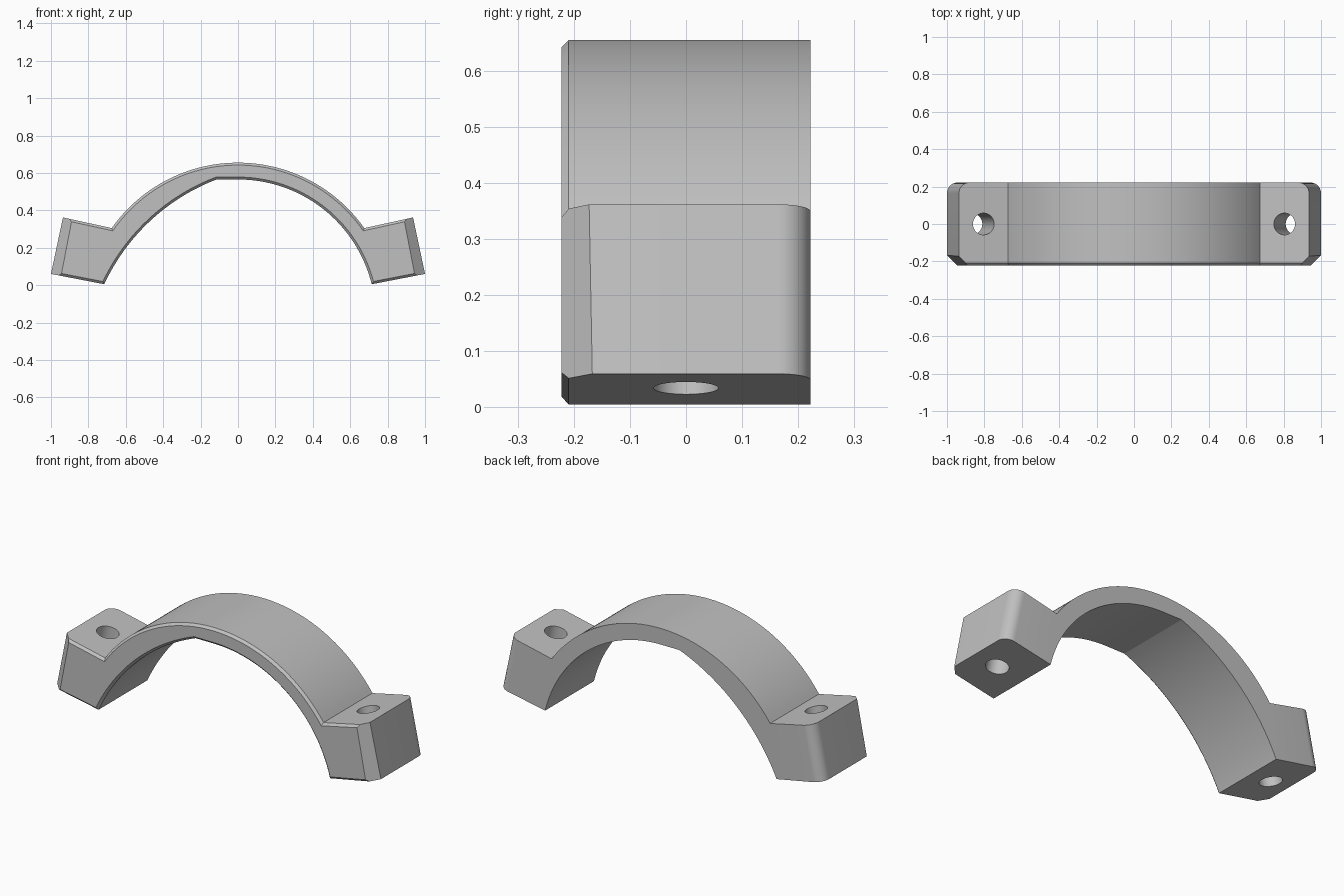
import bpy, bmesh, math
from mathutils import Vector

if "Cube" in bpy.data.objects:
    bpy.data.objects.remove(bpy.data.objects["Cube"], do_unlink=True)

HALF = 0.222          # half the width along y
CENTRE = -0.171       # height of the arch axis
R_OUT, R_IN = 0.826, 0.736
CHAMFER = 0.055
EDGE = 0.013
EPS = 1e-4

grey = bpy.data.materials.new("plain grey")
grey.use_nodes = True
colour = (0.53, 0.53, 0.53, 1)
grey.diffuse_color = colour
grey.node_tree.nodes["Principled BSDF"].inputs["Base Color"].default_value = colour


def arc(radius, start, end, steps):
    """Points round the arch axis, angles measured from straight up."""
    return [(radius * math.sin(a), CENTRE + radius * math.cos(a))
            for a in (start + (end - start) * i / steps for i in range(steps + 1))]


def bowed(a, b, sag, steps):
    """Shallow arc between two points, bulging to the left of a to b."""
    a, b = Vector(a), Vector(b)
    d = b - a
    normal = Vector((-d.y, d.x)).normalized()
    half = d.length / 2
    r = (half * half + sag * sag) / (2 * sag)
    out = []
    for i in range(1, steps):
        t = -half + 2 * half * i / steps
        off = math.sqrt(r * r - t * t) - (r - sag)
        out.append(tuple((a + b) / 2 + d.normalized() * t + normal * off))
    return out


# Side profile: right tab, outer arch, left tab, inner arch
tab = [(0.715, 0.005), (1.0, 0.06), (0.936, 0.362)]
outer_angle = math.asin(0.675 / R_OUT)
inner_angle = math.asin(0.715 / R_IN)
flat_corner = (-0.115, 0.565)
left_foot = (-0.715, 0.005)
profile = tab + arc(R_OUT, outer_angle, -outer_angle, 64)
profile += [(-x, z) for x, z in reversed(tab)]
profile += bowed(left_foot, flat_corner, 0.08, 32) + [flat_corner]
profile += arc(R_IN, 0, inner_angle, 40)[:-1]

# Extrude the profile from front to back
bm = bmesh.new()
front = bm.faces.new([bm.verts.new((x, -HALF, z)) for x, z in profile])
back = bmesh.ops.extrude_face_region(bm, geom=[front], use_keep_orig=True)
bmesh.ops.translate(bm, vec=(0, 2 * HALF, 0),
                    verts=[v for v in back["geom"] if isinstance(v, bmesh.types.BMVert)])
bmesh.ops.recalc_face_normals(bm, faces=bm.faces)


def middle(e):
    return (e.verts[0].co + e.verts[1].co) / 2


def bevel(test, size, segments):
    bmesh.ops.bevel(bm, geom=[e for e in bm.edges if test(e)], offset=size,
                    segments=segments, profile=0.5, affect='EDGES', clamp_overlap=False)


def is_end(e):
    return all(abs(v.co.x) > 0.93 for v in e.verts) and \
        abs(e.verts[0].co.z - e.verts[1].co.z) > 0.1


# Round the back corners of the tabs, then bevel the front rim
bevel(lambda e: is_end(e) and middle(e).y > HALF - EPS, 0.058, 10)
bevel(lambda e: all(v.co.y < -HALF + EPS for v in e.verts) and not is_end(e), EDGE, 1)

# Cut the flat chamfer on the front corner of each tab
for side in (1, -1):
    along = Vector((0.285 * side, 0, 0.055)).normalized()
    corner = Vector((side, -HALF, 0.06))
    normal = (along + Vector((0, -1, 0))).normalized()
    cut = bmesh.ops.bisect_plane(bm, geom=bm.verts[:] + bm.edges[:] + bm.faces[:],
                                 plane_co=corner - along * CHAMFER, plane_no=normal,
                                 clear_outer=True)
    rim = [g for g in cut["geom_cut"] if isinstance(g, bmesh.types.BMEdge)]
    bmesh.ops.holes_fill(bm, edges=rim, sides=0)

bmesh.ops.recalc_face_normals(bm, faces=bm.faces)
mesh = bpy.data.meshes.new("clamp_bracket")
bm.to_mesh(mesh)
bm.free()
mesh.materials.append(grey)
bracket = bpy.data.objects.new("clamp_bracket", mesh)
bpy.context.collection.objects.link(bracket)

# Drill a tilted bolt hole through each tab
for side, name in ((1, "left"), (-1, "right")):
    bpy.ops.mesh.primitive_cylinder_add(
        vertices=48, radius=0.058, depth=0.8, location=(0.836 * side, 0, 0.185),
        rotation=(0, -side * math.atan2(0.064, 0.302), 0))
    cutter = bpy.context.object
    cutter.name = name + "_hole_cutter"
    cutter.hide_render = True
    cutter.data.materials.append(grey)
    hole = bracket.modifiers.new(name + "_hole", 'BOOLEAN')
    hole.operation = 'DIFFERENCE'
    hole.solver = 'EXACT'
    hole.object = cutter
    bpy.ops.object.select_all(action='DESELECT')
    bracket.select_set(True)
    bpy.context.view_layer.objects.active = bracket
    bpy.ops.object.modifier_apply(modifier=hole.name)
    bpy.data.objects.remove(cutter, do_unlink=True)

bpy.ops.object.shade_smooth_by_angle(angle=math.radians(20))
